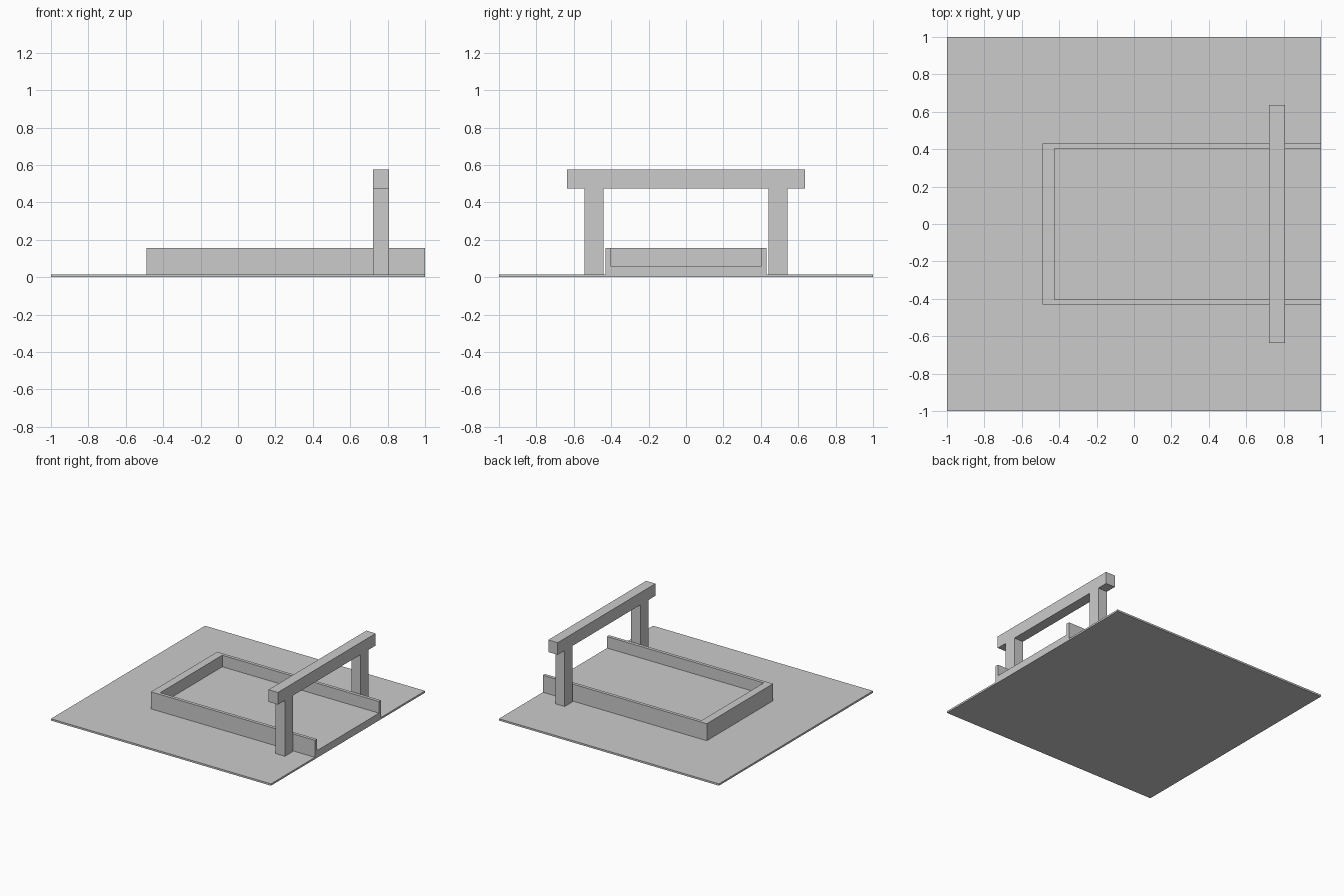
import bpy
import bmesh

if "Cube" in bpy.data.objects:
    bpy.data.objects.remove(bpy.data.objects["Cube"], do_unlink=True)

grey = bpy.data.materials.new("plain grey")
grey.use_nodes = True
colour = (0.6, 0.6, 0.6, 1)
grey.diffuse_color = colour
grey.node_tree.nodes["Principled BSDF"].inputs["Base Color"].default_value = colour


def extrude_outline(name, points, direction):
    """Make a solid by extruding one flat outline."""
    bm = bmesh.new()
    face = bm.faces.new([bm.verts.new(p) for p in points])
    out = bmesh.ops.extrude_face_region(bm, geom=[face], use_keep_orig=True)
    moved = [v for v in out["geom"] if isinstance(v, bmesh.types.BMVert)]
    bmesh.ops.translate(bm, verts=moved, vec=direction)
    bmesh.ops.recalc_face_normals(bm, faces=bm.faces)
    mesh = bpy.data.meshes.new(name)
    bm.to_mesh(mesh)
    bm.free()
    mesh.materials.append(grey)
    obj = bpy.data.objects.new(name, mesh)
    bpy.context.collection.objects.link(obj)
    return obj


def box(name, x, y, z):
    corners = [(x[0], y[0], z[0]), (x[1], y[0], z[0]),
               (x[1], y[1], z[0]), (x[0], y[1], z[0])]
    return extrude_outline(name, corners, (0, 0, z[1] - z[0]))


# Thin square ground plate
BASE_TOP = 0.015
box("base_plate", (-1, 1), (-1, 1), (0, BASE_TOP))

# Shallow tray, open at the +x end, with a raised floor
tray = box("tray", (-0.49, 1), (-0.43, 0.43), (BASE_TOP, 0.155))
cutter = box("tray_cutter", (-0.425, 1.2), (-0.403, 0.403), (0.06, 0.3))
cutter.hide_render = True
cutter.hide_viewport = True
cut = tray.modifiers.new("hollow", 'BOOLEAN')
cut.object = cutter
cut.operation = 'DIFFERENCE'
cut.solver = 'EXACT'

# Gantry: two posts and an overhanging beam as one mirrored outline
half = [(0.44, 0.475), (0.44, BASE_TOP), (0.543, BASE_TOP),
        (0.543, 0.475), (0.635, 0.475), (0.635, 0.575)]
outline = half + [(-y, z) for y, z in reversed(half)]
extrude_outline("gantry", [(0.722, y, z) for y, z in outline], (0.085, 0, 0))
